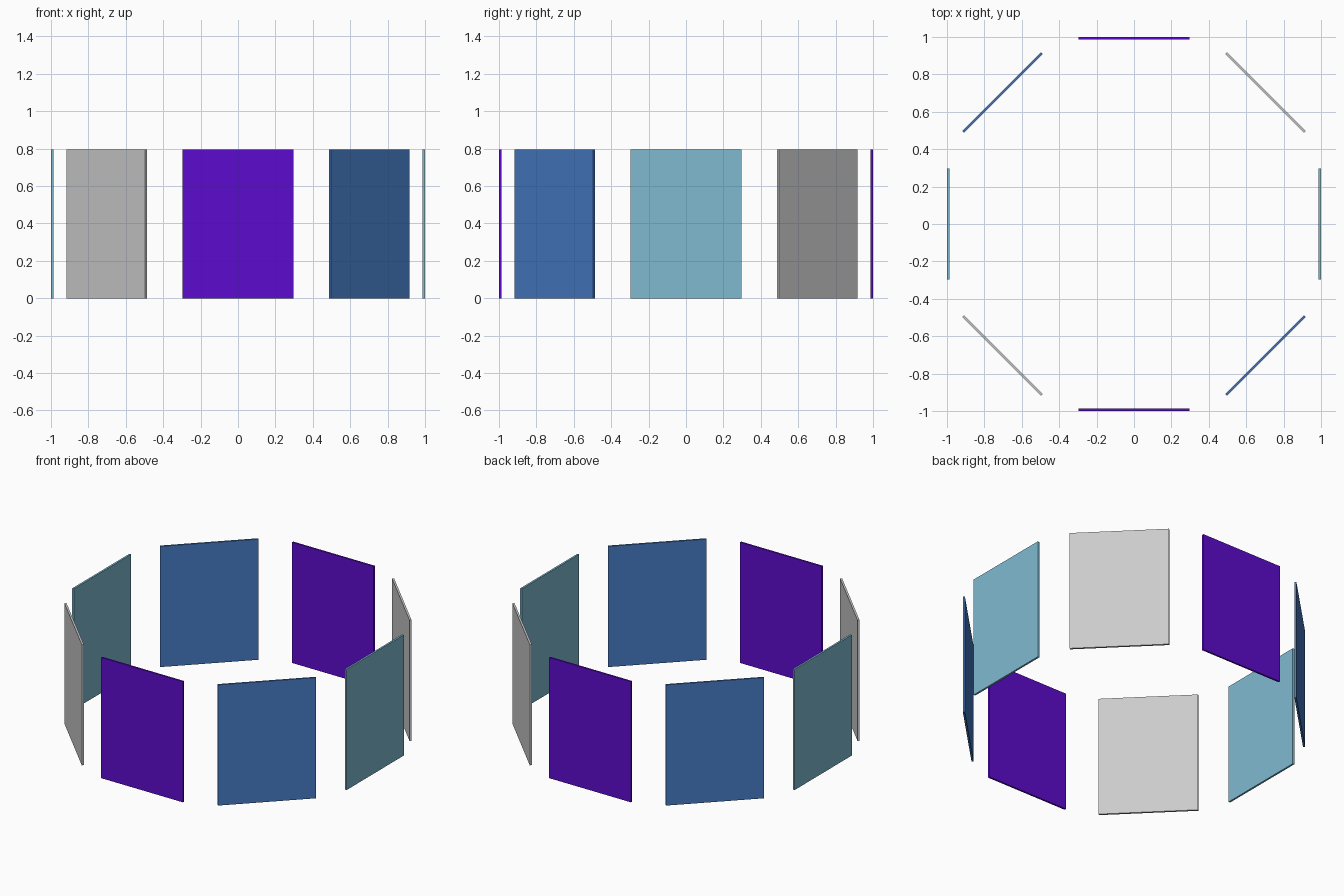
import bpy
from math import sin, cos, tau

if "Cube" in bpy.data.objects:
    bpy.data.objects.remove(bpy.data.objects["Cube"])

WIDTH, HEIGHT, THICK = 0.596, 0.795, 0.0125
RADIUS = 1.0 - THICK / 2


def material(name, rgb):
    # 8-bit sRGB to linear viewport colour
    mat = bpy.data.materials.new(name)
    mat.diffuse_color = [((c / 255 + 0.055) / 1.055) ** 2.4 for c in rgb] + [1]
    mat.use_nodes = True
    mat.node_tree.nodes["Principled BSDF"].inputs["Base Color"].default_value = mat.diffuse_color
    return mat


purple = material("purple", (92, 12, 205))
blue = material("blue", (70, 122, 195))
teal = material("teal", (126, 186, 208))
# Opposite panels share a colour, starting at the front, going anticlockwise
colours = [purple, blue, teal, None]
names = ["front", "front_right", "right", "back_right",
         "back", "back_left", "left", "front_left"]

# Ring of eight thin upright panels
for i, name in enumerate(names):
    a = i * tau / 8
    bpy.ops.mesh.primitive_cube_add(
        size=1,
        location=(RADIUS * sin(a), -RADIUS * cos(a), HEIGHT / 2),
        rotation=(0, 0, a))
    panel = bpy.context.object
    panel.name = name + "_panel"
    panel.scale = (WIDTH, THICK, HEIGHT)
    bpy.ops.object.transform_apply(location=False, rotation=False, scale=True)
    if colours[i % 4]:
        panel.data.materials.append(colours[i % 4])
